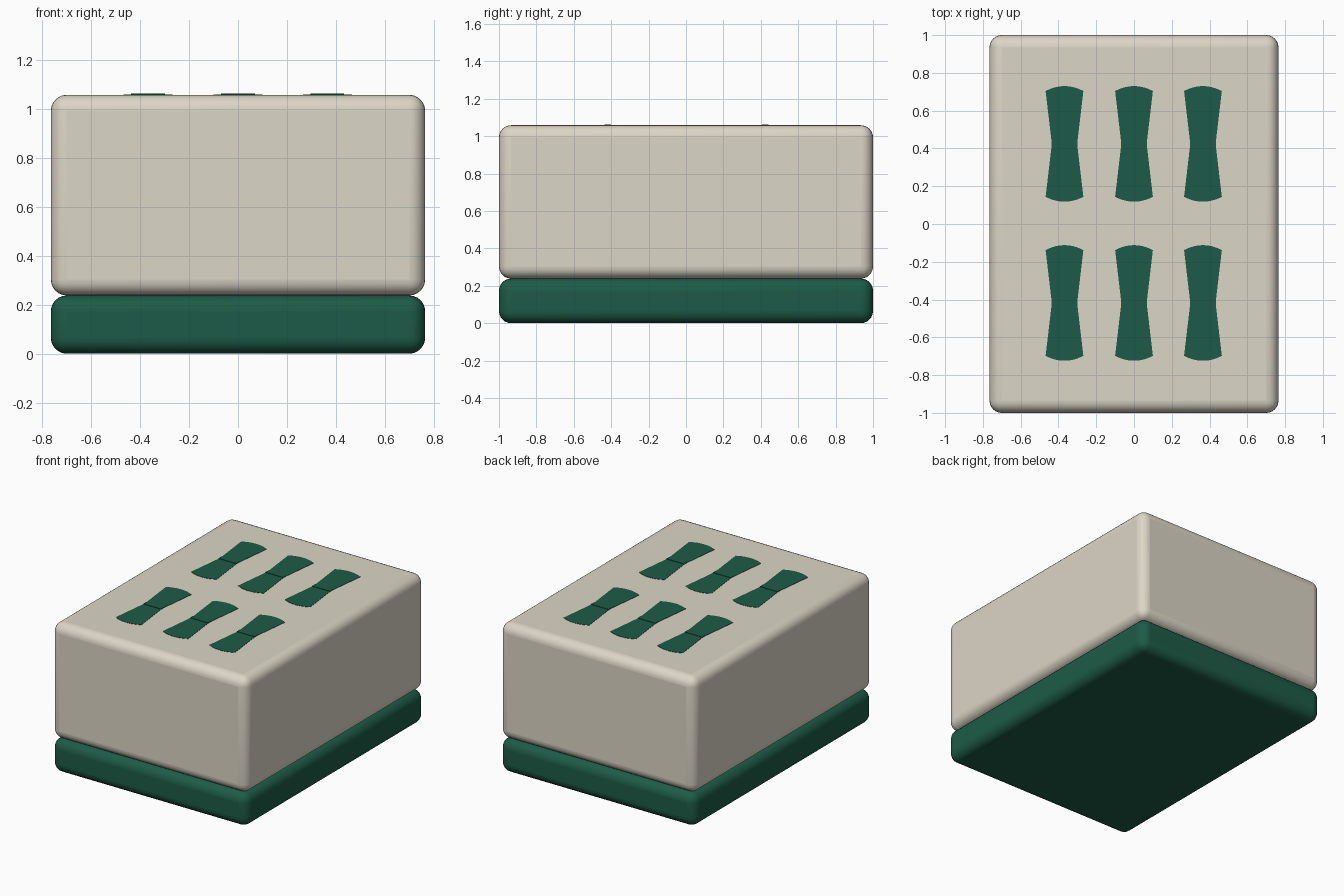
import bpy, bmesh, math

if "Cube" in bpy.data.objects:
    bpy.data.objects.remove(bpy.data.objects["Cube"])


def material(name, color):
    m = bpy.data.materials.new(name)
    m.diffuse_color = color
    m.use_nodes = True
    m.node_tree.nodes["Principled BSDF"].inputs["Base Color"].default_value = m.diffuse_color
    return m


ivory = material("ivory", (0.72, 0.67, 0.57, 1))
green = material("green", (0.012, 0.105, 0.063, 1))


def finish(name, bm, mat):
    bmesh.ops.recalc_face_normals(bm, faces=bm.faces)
    me = bpy.data.meshes.new(name)
    bm.to_mesh(me)
    bm.free()
    me.materials.append(mat)
    ob = bpy.data.objects.new(name, me)
    bpy.context.collection.objects.link(ob)
    return ob


def rounded_slab(name, z0, z1, mat):
    bm = bmesh.new()
    bmesh.ops.create_cube(bm, size=1)
    for v in bm.verts:
        v.co.x *= 1.53
        v.co.y *= 2.0
        v.co.z = z1 if v.co.z > 0 else z0
    ob = finish(name, bm, mat)
    bev = ob.modifiers.new("round", 'BEVEL')
    bev.width = 0.065
    bev.segments = 6
    bpy.context.view_layer.objects.active = ob
    ob.select_set(True)
    bpy.ops.object.shade_smooth_by_angle(angle=math.radians(35))
    ob.select_set(False)


def plate(name, outline, z0, z1):
    # Flat outline raised into a thin plate
    bm = bmesh.new()
    face = bm.faces.new([bm.verts.new((x, y, z0)) for x, y in outline])
    ext = bmesh.ops.extrude_face_region(bm, geom=[face])
    for g in ext["geom"]:
        if isinstance(g, bmesh.types.BMVert):
            g.co.z = z1
    finish(name, bm, green)


# Tile body and its coloured backing
rounded_slab("tile_backing", 0.0, 0.238, green)
rounded_slab("tile_body", 0.238, 1.058, ivory)

# Bow-shaped stalks with curved ends, each with a thin raised waist band
N = 12
end = [(0.1 * (1 - 2 * i / N), 0.28 + 0.026 * (1 - (1 - 2 * i / N) ** 2))
       for i in range(N + 1)]
stalk = ([(0.069, -0.017), (0.069, 0.017)] + end
         + [(-0.069, 0.017), (-0.069, -0.017)] + [(-x, -y) for x, y in end])
band = [(0.069, -0.017), (0.069, 0.017), (-0.069, 0.017), (-0.069, -0.017)]
for cy, row in ((0.424, "back"), (-0.418, "front")):
    for i, cx in enumerate((-0.368, 0.0, 0.365)):
        for kind, shape, top in (("stalk", stalk, 1.06), ("band", band, 1.063)):
            plate(f"{row}_{kind}_{i + 1}",
                  [(cx + x, cy + y) for x, y in shape], 1.05, top)
